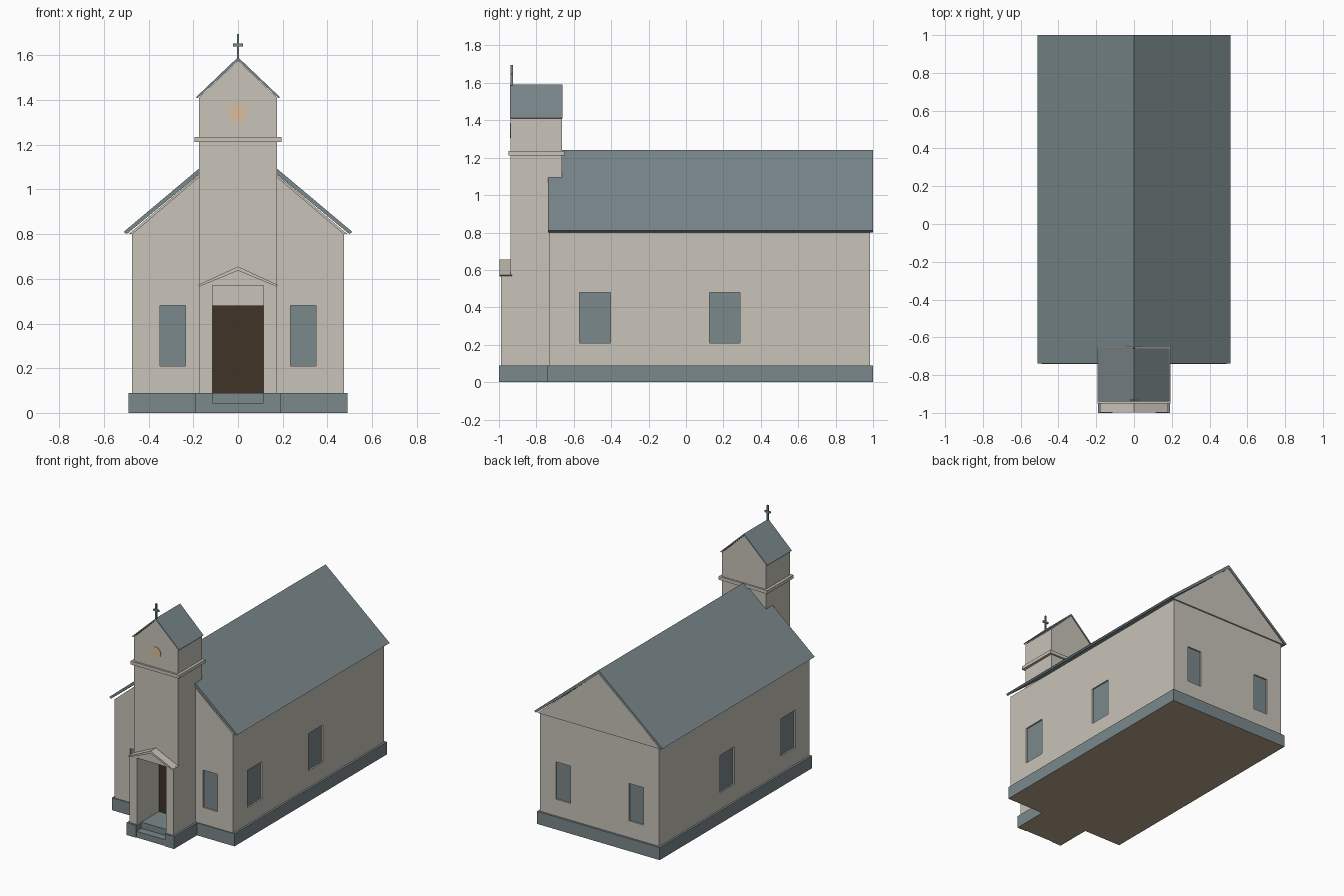
import bpy, bmesh, math

if "Cube" in bpy.data.objects:
    bpy.data.objects.remove(bpy.data.objects["Cube"])


def material(name, rgb):
    m = bpy.data.materials.new(name)
    m.diffuse_color = (*rgb, 1)
    m.use_nodes = True
    m.node_tree.nodes["Principled BSDF"].inputs["Base Color"].default_value = m.diffuse_color
    return m


WALL = material("warm_stone", (0.578, 0.546, 0.485))
SLATE = material("blue_grey_slate", (0.195, 0.246, 0.258))
DOOR = material("dark_brown", (0.053, 0.034, 0.020))
TAN = material("pale_tan", (0.716, 0.515, 0.328))
UNDER = material("earth_brown", (0.456, 0.366, 0.242))


def prism(name, profile, y0, y1, mat):
    """Extrude an x-z outline along y."""
    bm = bmesh.new()
    face = bm.faces.new([bm.verts.new((x, y0, z)) for x, z in profile])
    ext = bmesh.ops.extrude_face_region(bm, geom=[face])["geom"]
    verts = [v for v in ext if isinstance(v, bmesh.types.BMVert)]
    bmesh.ops.translate(bm, verts=verts, vec=(0, y1 - y0, 0))
    bmesh.ops.recalc_face_normals(bm, faces=bm.faces)
    me = bpy.data.meshes.new(name)
    bm.to_mesh(me)
    bm.free()
    me.materials.append(mat)
    ob = bpy.data.objects.new(name, me)
    bpy.context.collection.objects.link(ob)
    return ob


def box(name, x0, x1, y0, y1, z0, z1, mat):
    return prism(name, [(x0, z0), (x1, z0), (x1, z1), (x0, z1)], y0, y1, mat)


def house(w, z0, eave, ridge):
    return [(-w, z0), (w, z0), (w, eave), (0, ridge), (-w, eave)]


def chevron(w, eave, ridge, t):
    """Thin two-sided roof outline."""
    return [(-w, eave), (0, ridge), (w, eave), (w - t / 2, eave - t / 3),
            (0, ridge - t), (-w + t / 2, eave - t / 3)]


# Foundation with a stepped entrance
def paint_bottom(ob):
    ob.data.materials.append(UNDER)
    for p in ob.data.polygons:
        if p.normal.z < -0.9:
            p.material_index = 1


paint_bottom(box("foundation", -0.49, 0.49, -0.74, 1.0, 0, 0.09, SLATE))
for s, side in ((-1, "left"), (1, "right")):
    a, b = sorted((s * 0.115, s * 0.19))
    paint_bottom(box("entrance_foundation_" + side, a, b, -1.0, -0.74, 0, 0.09, SLATE))
paint_bottom(box("lower_step", -0.115, 0.115, -0.995, -0.94, 0, 0.045, SLATE))
paint_bottom(box("entrance_floor", -0.115, 0.115, -0.94, -0.74, 0, 0.09, SLATE))

# Nave with recessed windows
nave = prism("nave_walls", house(0.475, 0.09, 0.80, 1.205), -0.733, 0.985, WALL)
D = 0.014
Z0, Z1 = 0.21, 0.48
cutters = []


def window(name, x0, x1, y0, y1, inward):
    """Cut an opening and set a pane at its back; inward is the direction into the wall."""
    ix, iy = inward
    cutters.append(box("window_cutter", x0, x1, y0, y1, Z0, Z1, WALL))
    px = [x0, x1]
    py = [y0, y1]
    if ix:
        px = [x1 - 0.004, x1 + 0.004] if ix > 0 else [x0 - 0.004, x0 + 0.004]
    else:
        py = [y1 - 0.004, y1 + 0.004] if iy > 0 else [y0 - 0.004, y0 + 0.004]
    box(name, px[0], px[1], py[0], py[1], Z0, Z1, SLATE)


for s, side in ((-1, "left"), (1, "right")):
    a, b = sorted((s * 0.235, s * 0.35))
    window("front_window_" + side, a, b, -0.75, -0.733 + D, (0, 1))
    window("back_window_" + side, a, b, 0.985 - D, 1.0, (0, -1))
    a, b = sorted((s * 0.49, s * (0.475 - D)))
    for i, (y0, y1) in enumerate(((-0.57, -0.405), (0.125, 0.29))):
        window(f"{side}_window_{i + 1}", a, b, y0, y1, (-s, 0))

for c in cutters:
    c.hide_render = True
    mod = nave.modifiers.new("opening", "BOOLEAN")
    mod.object = c
    mod.operation = "DIFFERENCE"
    mod.solver = "EXACT"
    bpy.context.view_layer.objects.active = nave
    bpy.ops.object.modifier_apply(modifier=mod.name)
for c in cutters:
    bpy.data.objects.remove(c)

# Nave roof and overhanging rear gable
prism("nave_roof", chevron(0.512, 0.81, 1.24, 0.028), -0.738, 1.0, SLATE)
prism("rear_gable", [(-0.49, 0.80), (0.49, 0.80), (0, 1.214)], 0.98, 0.996, WALL)

# Bell tower
prism("tower_shaft", house(0.175, 0.57, 1.41, 1.577), -0.937, -0.663, WALL)
box("tower_band", -0.194, 0.194, -0.95, -0.65, 1.212, 1.236, WALL)
prism("tower_roof", chevron(0.188, 1.413, 1.592, 0.014), -0.94, -0.66, SLATE)
bpy.ops.mesh.primitive_cylinder_add(vertices=24, radius=0.04, depth=0.008,
                                    location=(0, -0.937, 1.345),
                                    rotation=(math.pi / 2, 0, 0))
disc = bpy.context.object
disc.name = "round_window"
disc.data.materials.append(TAN)

# Entrance porch
for s, side in ((-1, "left"), (1, "right")):
    a, b = sorted((s * 0.115, s * 0.175))
    box("porch_wall_" + side, a, b, -0.988, -0.73, 0.09, 0.575, WALL)
prism("porch_pediment", [(-0.175, 0.57), (0.175, 0.57), (0, 0.643)], -0.988, -0.93, WALL)
prism("porch_roof", chevron(0.18, 0.572, 0.655, 0.018), -0.998, -0.93, WALL)
box("door", -0.115, 0.115, -0.74, -0.732, 0.09, 0.48, DOOR)

# Cross on the tower
box("cross_post", -0.005, 0.005, -0.938, -0.926, 1.58, 1.695, SLATE)
box("cross_arm", -0.022, 0.022, -0.938, -0.926, 1.641, 1.653, SLATE)
